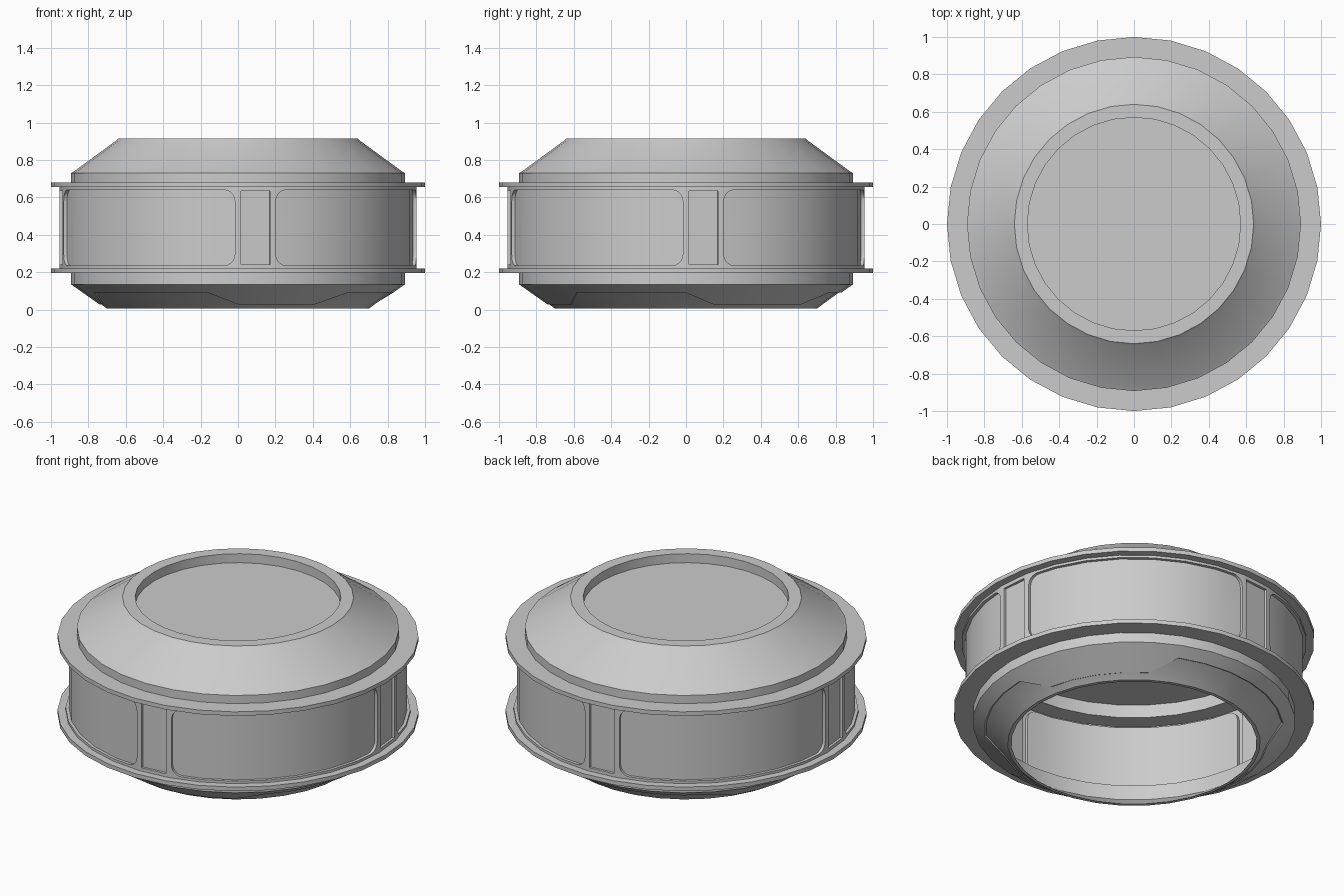
import bpy, bmesh
from math import sin, cos, pi
from mathutils import Vector

if "Cube" in bpy.data.objects:
    bpy.data.objects.remove(bpy.data.objects["Cube"])

SIDES = 32
STEP = 2 * pi / SIDES


def at(u, r, z):
    """Point on a 32-sided ring; u counts facets from the front, towards +x."""
    k = int(u // 1)
    f = u - k
    a, b = k * STEP, (k + 1) * STEP
    x = sin(a) * (1 - f) + sin(b) * f
    y = -cos(a) * (1 - f) - cos(b) * f
    return Vector((r * x, r * y, z))


def finish(name, bm):
    bmesh.ops.remove_doubles(bm, verts=bm.verts, dist=1e-5)
    bmesh.ops.recalc_face_normals(bm, faces=bm.faces)
    me = bpy.data.meshes.new(name)
    bm.to_mesh(me)
    bm.free()
    ob = bpy.data.objects.new(name, me)
    bpy.context.collection.objects.link(ob)
    bpy.ops.object.select_all(action='DESELECT')
    ob.select_set(True)
    bpy.context.view_layer.objects.active = ob
    bpy.ops.object.shade_smooth_by_angle(angle=pi / 6)
    return ob


def revolve(name, profile, closed=True):
    bm = bmesh.new()
    n = len(profile)
    for k in range(SIDES):
        for i in range(n if closed else n - 1):
            p, q = profile[i], profile[(i + 1) % n]
            pts = [at(k, *p), at(k + 1, *p), at(k + 1, *q), at(k, *q)]
            if p[0] == 0:
                pts = pts[1:]
            elif q[0] == 0:
                pts = pts[:3]
            bm.faces.new([bm.verts.new(v) for v in pts])
    return finish(name, bm)


# Domed lid with upper flange, recessed cap and flat ceiling
revolve("upper_housing", [
    (0, 0.735), (0.85, 0.735), (0.85, 0.655), (1.0, 0.655), (1.0, 0.68),
    (0.893, 0.68), (0.893, 0.73), (0.875, 0.74), (0.652, 0.903),
    (0.64, 0.915), (0.57, 0.915), (0.57, 0.86), (0, 0.86)], closed=False)

# Lower flange and open-bottomed collar
revolve("lower_housing", [
    (0.85, 0.22), (1.0, 0.22), (1.0, 0.195), (0.893, 0.195), (0.893, 0.135),
    (0.87, 0.13), (0.70, 0.005), (0.68, 0.005), (0.85, 0.13)])


# Wall bays: frame, recess edge and recessed panel, drawn flat then wrapped
def bay(target, start, width, corner, z0, z1, depth, margin):
    bm = bmesh.new()
    zb, zt = 0.22, 0.655
    rect = [(0, zb), (width, zb), (width, zt), (0, zt)]
    ru, rz = corner / (0.955 * STEP), corner
    loop = []
    corners = [(width - margin, z0, 1, -1, -pi / 2), (width - margin, z1, 1, 1, 0),
               (margin, z1, -1, 1, pi / 2), (margin, z0, -1, -1, pi)]
    for u, z, su, sz, a0 in corners:
        n = 5 if corner else 0
        for i in range(n + 1):
            a = a0 + (pi / 2) * i / n if n else 0
            du, dz = (cos(a), sin(a)) if n else (su, sz)
            loop.append((u - su * ru + du * ru, z - sz * rz + dz * rz))

    def ring(points, d):
        return [bm.verts.new((u, d, z)) for u, z in points]

    outer, lip, inner = ring(rect, 0), ring(loop, 0), ring(loop, depth)
    edges = [bm.edges.new((r[i - 1], r[i])) for r in (outer, lip) for i in range(len(r))]
    bmesh.ops.triangle_fill(bm, use_beauty=True, edges=edges, normal=(0, -1, 0))
    for i in range(len(lip)):
        bm.faces.new((lip[i - 1], lip[i], inner[i], inner[i - 1]))
    bm.faces.new(inner)
    for k in range(1, width):
        bmesh.ops.bisect_plane(bm, geom=bm.verts[:] + bm.edges[:] + bm.faces[:],
                               plane_co=(k, 0, 0), plane_no=(1, 0, 0))
    for f in bm.faces:
        # keep each face on its own facet
        target.faces.new([target.verts.new(at(start + v.co.x, 0.955 - v.co.y, v.co.z))
                          for v in f.verts])
    bm.free()


wall = bmesh.new()
for q in range(4):
    bay(wall, q * 8, 1, 0, 0.24, 0.633, 0.015, 0.08)
    bay(wall, q * 8 + 1, 7, 0.06, 0.235, 0.64, 0.018, 0.09)
finish("panelled_wall", wall)

# Conical skirt cladding with a stepped lower edge
LOW = set(range(0, 4)) | set(range(9, 14)) | set(range(21, 26))


def skirt_section(k):
    z = 0.028 if k % SIDES in LOW else 0.09
    r = 0.893 - (0.135 - z) * 1.42
    return [at(k, 0.893, 0.135), at(k, r, z), at(k, r - 0.014, z + 0.006),
            at(k, 0.872, 0.135)]


skirt = bmesh.new()
for k in range(SIDES):
    a, b = skirt_section(k), skirt_section(k + 1)
    for i in range(4):
        j = (i + 1) % 4
        skirt.faces.new([skirt.verts.new(p) for p in (a[i], b[i], b[j], a[j])])
finish("stepped_skirt", skirt)
